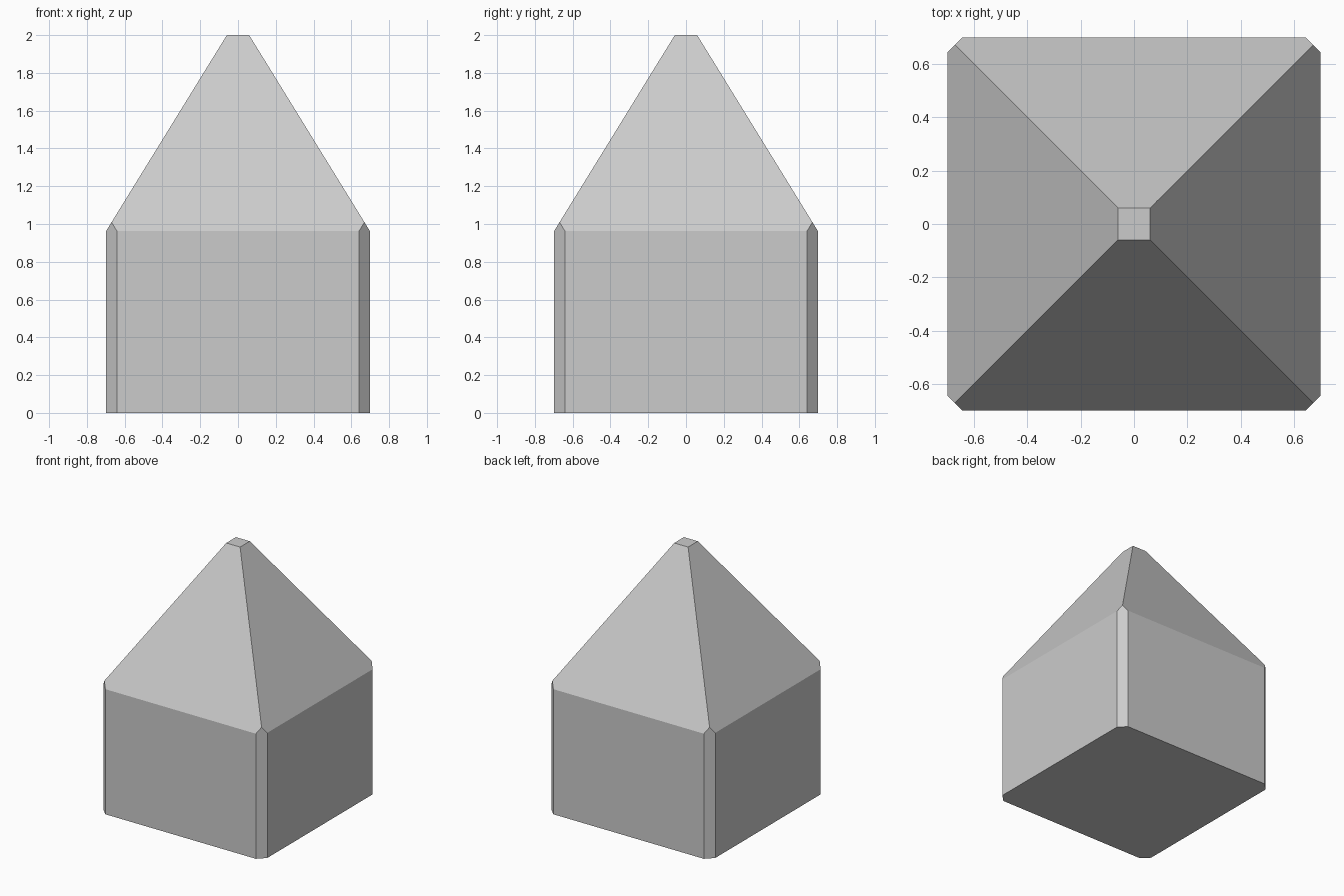
import bpy, bmesh
from mathutils import Vector

if "Cube" in bpy.data.objects:
    bpy.data.objects.remove(bpy.data.objects["Cube"])

HALF, EAVE, TOP, TOP_HALF = 0.698, 0.963, 2.0, 0.059
CHAMFER = 0.057

bm = bmesh.new()

# Square block with a tapered point: stacked square rings
rings = []
for half, z in ((HALF, 0), (HALF, EAVE), (TOP_HALF, TOP)):
    rings.append([bm.verts.new((sx * half, sy * half, z))
                  for sx, sy in ((-1, -1), (1, -1), (1, 1), (-1, 1))])
bm.faces.new(rings[0][::-1])
bm.faces.new(rings[-1])
for low, high in zip(rings, rings[1:]):
    for i in range(4):
        j = (i + 1) % 4
        bm.faces.new((low[i], low[j], high[j], high[i]))

# Slice off the four upright corners and cap each cut
for sx in (-1, 1):
    for sy in (-1, 1):
        point = Vector((sx * HALF, sy * (HALF - CHAMFER), 0))
        cut = bmesh.ops.bisect_plane(
            bm, geom=bm.verts[:] + bm.edges[:] + bm.faces[:], dist=1e-5,
            plane_co=point, plane_no=Vector((sx, sy, 0)).normalized(),
            clear_outer=True)
        edges = [e for e in cut["geom_cut"] if isinstance(e, bmesh.types.BMEdge)]
        bmesh.ops.holes_fill(bm, edges=edges, sides=0)

bmesh.ops.recalc_face_normals(bm, faces=bm.faces)
mesh = bpy.data.meshes.new("pointed_block")
bm.to_mesh(mesh)
bm.free()
bpy.context.collection.objects.link(bpy.data.objects.new("pointed_block", mesh))
